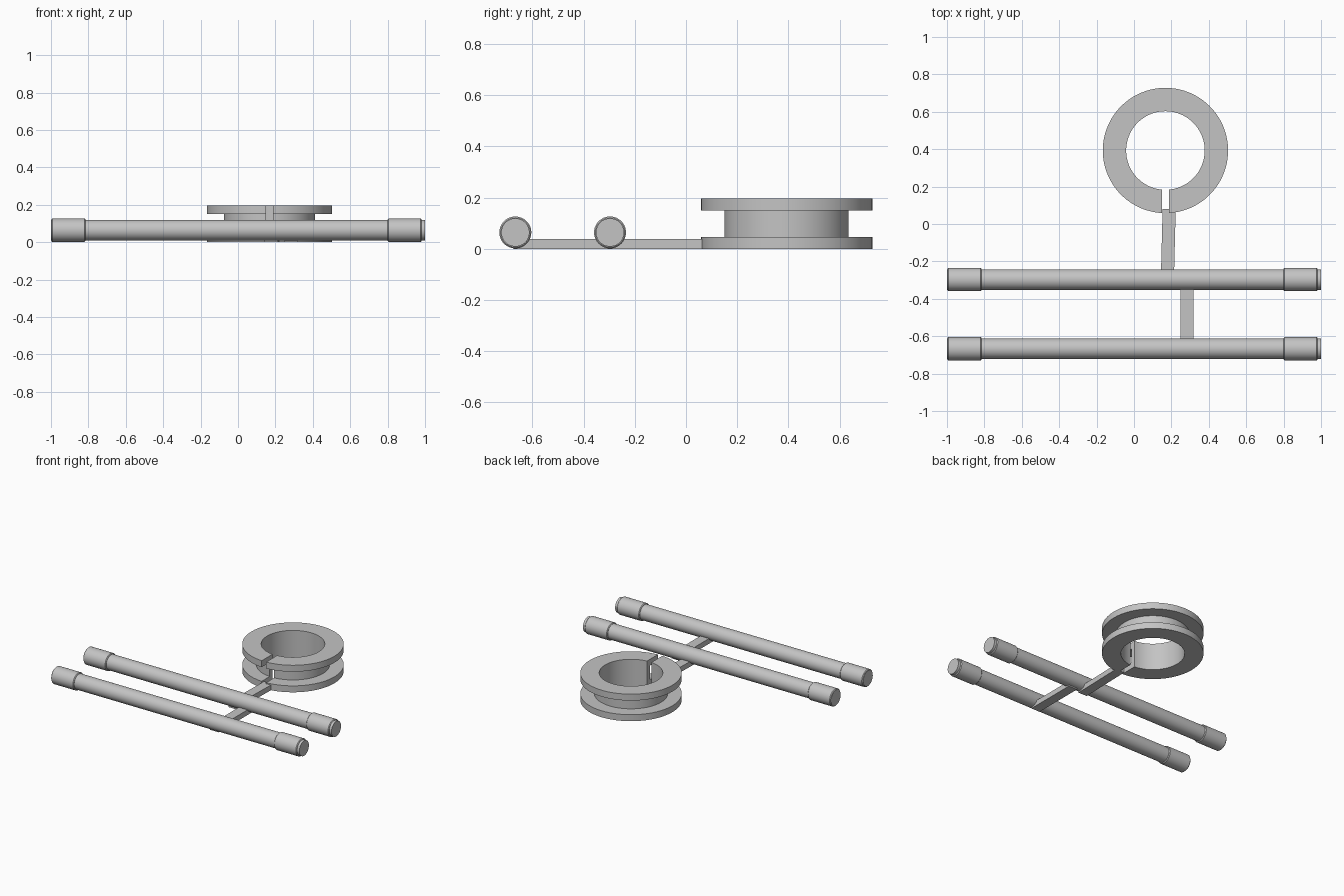
import bpy, bmesh, math
from mathutils import Matrix, Vector

cube = bpy.data.objects.get("Cube")
if cube:
    bpy.data.objects.remove(cube, do_unlink=True)

grey = bpy.data.materials.new("plain grey")
grey.use_nodes = True
grey.diffuse_color = (0.55, 0.55, 0.55, 1)
bsdf = next(n for n in grey.node_tree.nodes if n.type == 'BSDF_PRINCIPLED')
bsdf.inputs["Base Color"].default_value = (0.55, 0.55, 0.55, 1)


def finish(bm, name):
    bmesh.ops.recalc_face_normals(bm, faces=bm.faces[:])
    mesh = bpy.data.meshes.new(name)
    bm.to_mesh(mesh)
    bm.free()
    mesh.materials.append(grey)
    obj = bpy.data.objects.new(name, mesh)
    bpy.context.collection.objects.link(obj)
    bpy.ops.object.select_all(action='DESELECT')
    obj.select_set(True)
    bpy.context.view_layer.objects.active = obj
    bpy.ops.object.shade_smooth_by_angle(angle=math.radians(30))
    return obj


def lathe_x(name, profile, y, z, steps=48):
    """Closed round body along x from (x, radius) points."""
    bm = bmesh.new()
    rings = [[bm.verts.new((x, y + r * math.cos(2 * math.pi * i / steps),
                            z + r * math.sin(2 * math.pi * i / steps)))
              for i in range(steps)] for x, r in profile]
    for a, b in zip(rings, rings[1:]):
        for i in range(steps):
            j = (i + 1) % steps
            bm.faces.new((a[i], a[j], b[j], b[i]))
    bm.faces.new(rings[0])
    bm.faces.new(rings[-1])
    return finish(bm, name)


def strip(name, start, end, width, height):
    """Flat bar on the ground between two xy points."""
    a, b = Vector((*start, 0)), Vector((*end, 0))
    d = b - a
    bm = bmesh.new()
    bmesh.ops.create_cube(bm, size=1, matrix=Matrix.Translation((a + b) / 2 + Vector((0, 0, height / 2)))
                          @ Matrix.Rotation(math.atan2(d.y, d.x), 4, 'Z')
                          @ Matrix.Diagonal((d.length, width, height, 1)))
    return finish(bm, name)


def split_spool(name, centre, profile, half_gap, steps=80):
    """Flanged ring with a parallel-sided slot facing the front."""
    bm = bmesh.new()
    rows = []
    for r, z in profile:
        g = math.asin(half_gap / r)
        row = []
        for i in range(steps + 1):
            t = -math.pi / 2 + g + (2 * math.pi - 2 * g) * i / steps
            row.append(bm.verts.new((centre[0] + r * math.cos(t), centre[1] + r * math.sin(t), z)))
        rows.append(row)
    for a, b in zip(rows, rows[1:] + rows[:1]):
        for i in range(steps):
            bm.faces.new((a[i], a[i + 1], b[i + 1], b[i]))
    # slot walls
    bm.faces.new([row[0] for row in rows])
    bm.faces.new([row[-1] for row in rows])
    return finish(bm, name)


# Two parallel rods, each with a sleeve near both ends
ROD_R, CAP_R, ROD_Z, E = 0.055, 0.0625, 0.064, 0.005
for side, y in (("front", -0.667), ("rear", -0.297)):
    lathe_x(side + "_rod", [(-1, ROD_R), (1, ROD_R)], y, ROD_Z)
    for end, x0, x1 in (("right", -0.998, -0.815), ("left", 0.80, 0.982)):
        lathe_x(f"{side}_rod_{end}_sleeve",
                [(x0, CAP_R - E), (x0 + E, CAP_R), (x1 - E, CAP_R), (x1, CAP_R - E)], y, ROD_Z)

# Flat bars joining the rods to each other and to the spool
strip("front_link", (0.283, -0.675), (0.283, -0.29), 0.07, 0.038)
strip("rear_link", (0.178, -0.315), (0.188, 0.08), 0.07, 0.038)

# Split spool: inner bore, lower flange, hub, upper flange
INNER, HUB, OUTER, TOP = 0.21, 0.243, 0.335, 0.197
split_spool("split_spool", (0.168, 0.393),
            [(INNER, 0), (OUTER, 0), (OUTER, 0.047), (HUB, 0.047),
             (HUB, 0.15), (OUTER, 0.15), (OUTER, TOP), (INNER, TOP)], 0.018)
